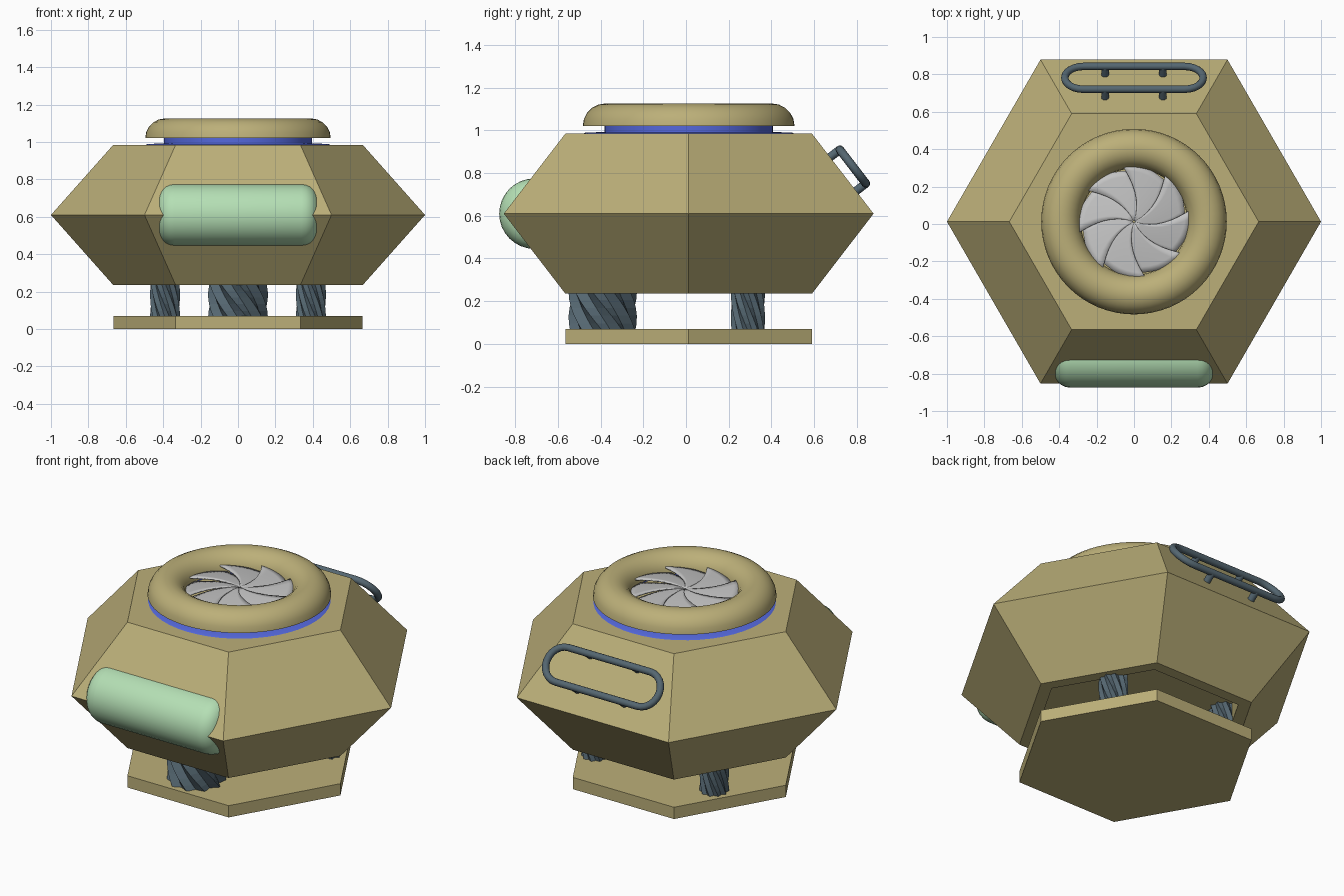
import bpy, bmesh, math
from mathutils import Vector

if "Cube" in bpy.data.objects:
    bpy.data.objects.remove(bpy.data.objects["Cube"])

CY = 0.0125  # y of the main axis


def mat(name, rgb):
    m = bpy.data.materials.new(name)
    m.diffuse_color = (*rgb, 1)
    m.use_nodes = True
    m.node_tree.nodes["Principled BSDF"].inputs["Base Color"].default_value = m.diffuse_color
    return m


TAN = mat("tan", (0.50, 0.43, 0.19))
GREEN = mat("pale_green", (0.46, 0.74, 0.46))
SLATE = mat("slate", (0.09, 0.135, 0.165))
BLUE = mat("blue", (0.09, 0.14, 0.72))
GREY = mat("light_grey", (0.55, 0.55, 0.55))


def finish(name, bm, material, loc=(0, 0, 0), smooth=None):
    bmesh.ops.recalc_face_normals(bm, faces=bm.faces)
    me = bpy.data.meshes.new(name)
    bm.to_mesh(me)
    bm.free()
    me.materials.append(material)
    ob = bpy.data.objects.new(name, me)
    ob.location = loc
    bpy.context.collection.objects.link(ob)
    if smooth:
        bpy.ops.object.select_all(action='DESELECT')
        ob.select_set(True)
        bpy.context.view_layer.objects.active = ob
        bpy.ops.object.shade_smooth_by_angle(angle=math.radians(smooth))
    return ob


def loft(rings, closed=False, caps=True):
    """Skin a list of equal-length point rings."""
    bm = bmesh.new()
    vs = [[bm.verts.new(p) for p in r] for r in rings]
    n = len(vs[0])
    for i in range(len(vs) if closed else len(vs) - 1):
        a, b = vs[i], vs[(i + 1) % len(vs)]
        for j in range(n):
            k = (j + 1) % n
            bm.faces.new((a[j], a[k], b[k], b[j]))
    if caps and not closed:
        bm.faces.new(vs[0])
        bm.faces.new(vs[-1])
    return bm


def circle(r, z, n):
    return [(r * math.cos(2 * math.pi * i / n), r * math.sin(2 * math.pi * i / n), z) for i in range(n)]


def lathe(profile, n, closed=False, caps=True):
    return loft([circle(r, z, n) for r, z in profile], closed, caps)


# hexagonal body with a recess in its underside
R = 2 / 3
finish("body", lathe([(0.59, 0.35), (0.59, 0.235), (R, 0.235), (1, 0.61), (R, 0.985)], 6), TAN, (0, CY, 0))

# hexagonal base plate
finish("base_plate", lathe([(R, 0), (R, 0.07)], 6), TAN, (0, CY, 0))


# twisted fluted legs
def leg(name, x, y, r, teeth=10, steps=8, z0=0.06, z1=0.35):
    rings = []
    for s in range(steps + 1):
        t = s / steps
        ring = []
        for i in range(teeth * 2):
            a = math.pi * i / teeth - t * math.radians(85)
            q = r * (1 if i % 2 == 0 else 0.8)
            ring.append((q * math.cos(a), q * math.sin(a), z0 + t * (z1 - z0)))
        rings.append(ring)
    finish(name, loft(rings), SLATE, (x, y, 0))


leg("front_leg", 0, -0.39, 0.16)
for side, x in (("left", -0.39), ("right", 0.39)):
    leg("rear_leg_" + side, x, 0.29, 0.08)

# blue neck under the rim
finish("neck", lathe([(0.495, 0.984), (0.485, 0.989), (0.395, 0.993), (0.395, 1.03),
                      (0.33, 1.03), (0.33, 0.984)], 48, closed=True), BLUE, (0, CY, 0), 30)

# half-round rim with a flat underside
arc = [(0.39 + 0.106 * math.cos(math.pi * i / 10), 1.02 + 0.106 * math.sin(math.pi * i / 10)) for i in range(11)]
finish("rim", lathe(arc, 64, closed=True), TAN, (0, CY, 0), 40)

# pinwheel of eight swept, overlapping blades
bm = bmesh.new()
NR, NA = 8, 6
for b in range(8):
    tip = math.radians(12 + 45 * b)
    grid = []
    for i in range(NR + 1):
        t = 0.02 + 0.98 * i / NR
        row = []
        for j in range(NA + 1):
            u = j / NA
            rad = t * (0.315 - 0.04 * min(1, u * 1.1))
            a = tip - math.radians(32) * (1 - t) ** 1.2 - u * math.radians(52)
            row.append(bm.verts.new((rad * math.cos(a), rad * math.sin(a), 1.065 - 0.03 * u * t)))
        grid.append(row)
    for i in range(NR):
        for j in range(NA):
            bm.faces.new((grid[i][j], grid[i + 1][j], grid[i + 1][j + 1], grid[i][j + 1]))
fan = finish("fan_blades", bm, GREY, (0, CY, 0), 30)
sol = fan.modifiers.new("thickness", 'SOLIDIFY')
sol.thickness = 0.008

# rounded cylinder on the front, turned about x
L, RC, B = 0.43, 0.165, 0.09
prof = [(RC - B + B * math.sin(math.pi * i / 12), L - B + B * math.cos(math.pi * i / 12)) for i in range(7)]
prof = prof + [(r, -z) for r, z in reversed(prof)]
tank = finish("front_tank", lathe(prof, 32), GREEN, (0, -0.71, 0.61), 40)
tank.rotation_euler = (0, math.pi / 2, 0)

# back handle: stadium loop parallel to the sloping face
centre = Vector((0, 0.7815, 0.8305))
ex = Vector((1, 0, 0))
down = Vector((0, 0.61, -0.792))
out = Vector((0, 0.792, 0.61))
TUBE, HALF, BEND = 0.02, 0.27, 0.10
rings = []
for side in (1, -1):
    for i in range(13):
        a = math.pi * i / 12 - math.pi / 2 + (0 if side > 0 else math.pi)
        radial = ex * math.cos(a) + down * math.sin(a)
        p = centre + ex * HALF * side + radial * BEND
        rings.append([p + radial * TUBE * math.cos(k * math.pi / 6) + out * TUBE * math.sin(k * math.pi / 6)
                      for k in range(12)])
finish("handle_loop", loft(rings, closed=True), SLATE, smooth=40)

# four handle posts
for i, (x, s) in enumerate([(-0.155, -1), (0.155, -1), (-0.155, 1), (0.155, 1)]):
    p = centre + ex * x + down * BEND * s
    ring = [ex * TUBE * math.cos(k * math.pi / 6) + down * TUBE * math.sin(k * math.pi / 6) for k in range(12)]
    finish(f"handle_post_{i + 1}", loft([[p - out * 0.075 + q for q in ring], [p + q for q in ring]]),
           SLATE, smooth=40)
